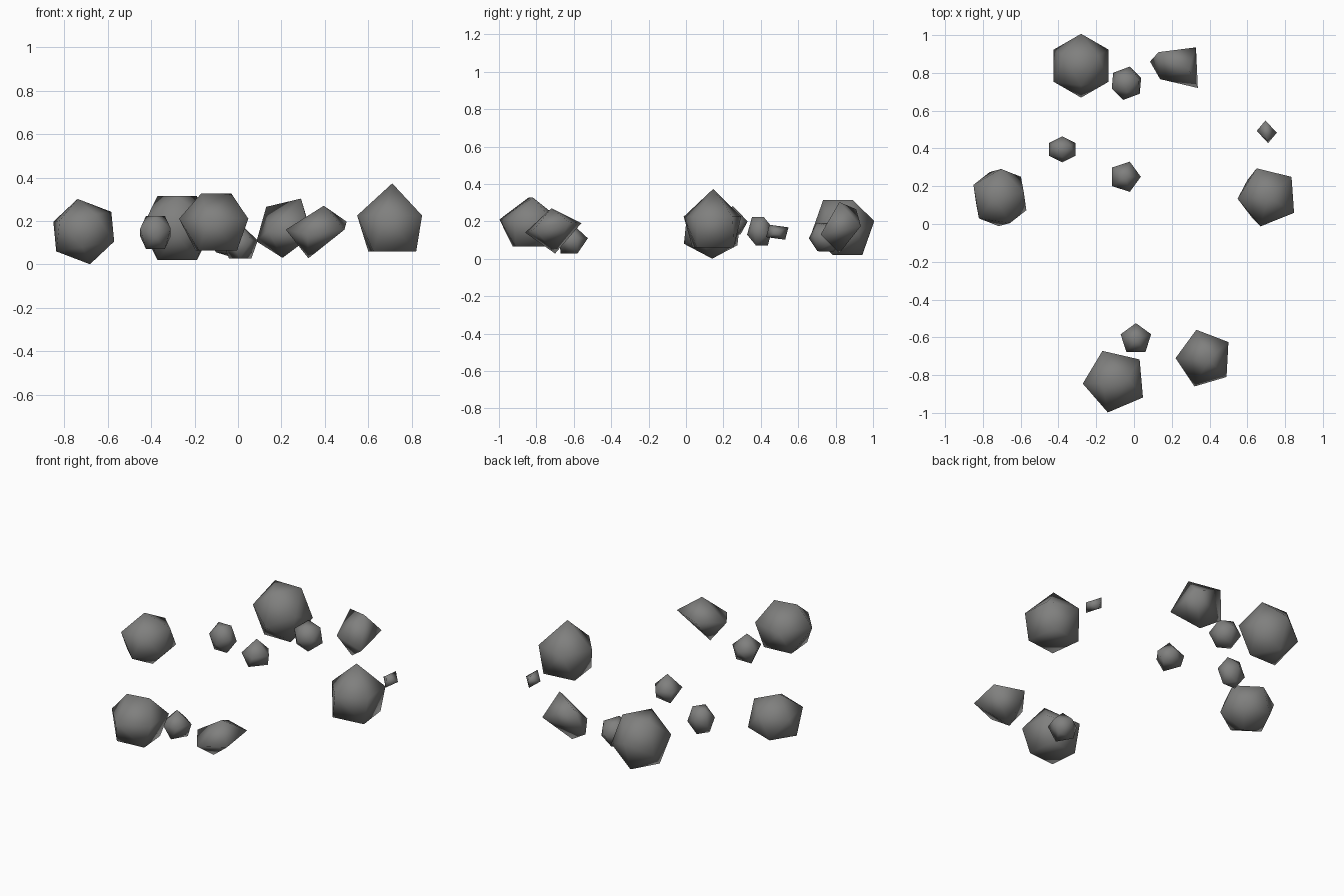
import bpy, bmesh, math
from mathutils import Vector

if "Cube" in bpy.data.objects:
    bpy.data.objects.remove(bpy.data.objects["Cube"])

stone = bpy.data.materials.new("stone grey")
stone.diffuse_color = (0.215, 0.215, 0.21, 1)
stone.use_nodes = True
stone.node_tree.nodes["Principled BSDF"].inputs["Base Color"].default_value = stone.diffuse_color


def hull(name, points):
    """Convex faceted stone through the given points, smooth shaded."""
    bm = bmesh.new()
    for p in points:
        bm.verts.new(p)
    bmesh.ops.convex_hull(bm, input=bm.verts[:])
    loose = [v for v in bm.verts if not v.link_faces]
    bmesh.ops.delete(bm, geom=loose, context='VERTS')
    bmesh.ops.recalc_face_normals(bm, faces=bm.faces[:])
    for f in bm.faces:
        f.smooth = True
    mesh = bpy.data.meshes.new(name)
    bm.to_mesh(mesh)
    bm.free()
    mesh.materials.append(stone)
    obj = bpy.data.objects.new(name, mesh)
    bpy.context.collection.objects.link(obj)
    return obj


def gem(name, centre, layers, axis=(0, 0, 1), stretch=(1, 1, 1)):
    """Stone made of stacked rings: (count, radius, height, twist)."""
    turn = Vector((0, 0, 1)).rotation_difference(Vector(axis))
    points = []
    for count, radius, height, twist in layers:
        for i in range(count):
            a = math.radians(twist) + math.tau * i / count
            p = turn @ Vector((radius * math.cos(a), radius * math.sin(a), height))
            points.append(Vector(centre) + p * Vector(stretch))
    return hull(name, points)


def point_up(r, twist):
    """Twenty-sided stone standing on a point."""
    return [(1, 0, r, 0), (5, .894 * r, .447 * r, twist),
            (5, .894 * r, -.447 * r, twist + 36), (1, 0, -r, 0)]


def face_up(r, twist):
    """Twenty-sided stone lying on a face."""
    return [(3, .607 * r, .795 * r, twist), (3, .982 * r, .188 * r, twist + 60),
            (3, .982 * r, -.188 * r, twist), (3, .607 * r, -.795 * r, twist + 60)]


# Large stones
gem("large_stone_left", (-.71, .14, .151), point_up(.166, 10),
    axis=(-.18, 0, 1), stretch=(.97, 1.03, .92))
gem("large_stone_back", (-.28, .838, .167), face_up(.172, -90), stretch=(1, 1, 1.08))
gem("large_stone_right", (.71, .145, .21),
    [(1, 0, .163, 0), (5, .162, .015, 40), (4, .14, -.15, 52)])
gem("large_stone_front", (-.1, -.83, .195),
    [(2, .07, .132, 10), (5, .172, .015, 41), (4, .125, -.13, 50)])

# Small stones
gem("small_stone_back", (-.04, .745, .115), face_up(.09, 20), axis=(.2, .1, 1))
gem("small_stone_left", (-.38, .395, .147), face_up(.087, -90), stretch=(.95, .8, 1.1))
gem("small_stone_middle", (-.048, .25, .2),
    [(1, 0, .083, 0), (5, .084, .0, 0), (3, .065, -.07, 20)])
gem("small_stone_front", (.01, -.61, .105),
    [(1, 0, .083, 0), (5, .085, .005, 90), (3, .06, -.077, 30)])

# Five-sided double pyramids
hull("front_double_pyramid", [
    (.22, -.71, .16), (.33, -.56, .19), (.50, -.625, .197), (.49, -.81, .16),
    (.32, -.86, .14), (.395, -.72, .27), (.324, -.70, .028)])
hull("back_double_pyramid", [
    (.085, .86, .106), (.13, .91, .265), (.29, .82, .303), (.338, .72, .13),
    (.205, .82, .03), (.328, .935, .175), (.138, .767, .155)])

# Tiny eight-sided chip
chip = Vector((.703, .488, .142))
arms = [Vector(a) for a in ((.053, -.005, 0), (-.007, .06, .026), (0, -.042, .04))]
hull("tiny_chip", [chip + s * a for a in arms for s in (1, -1)])
